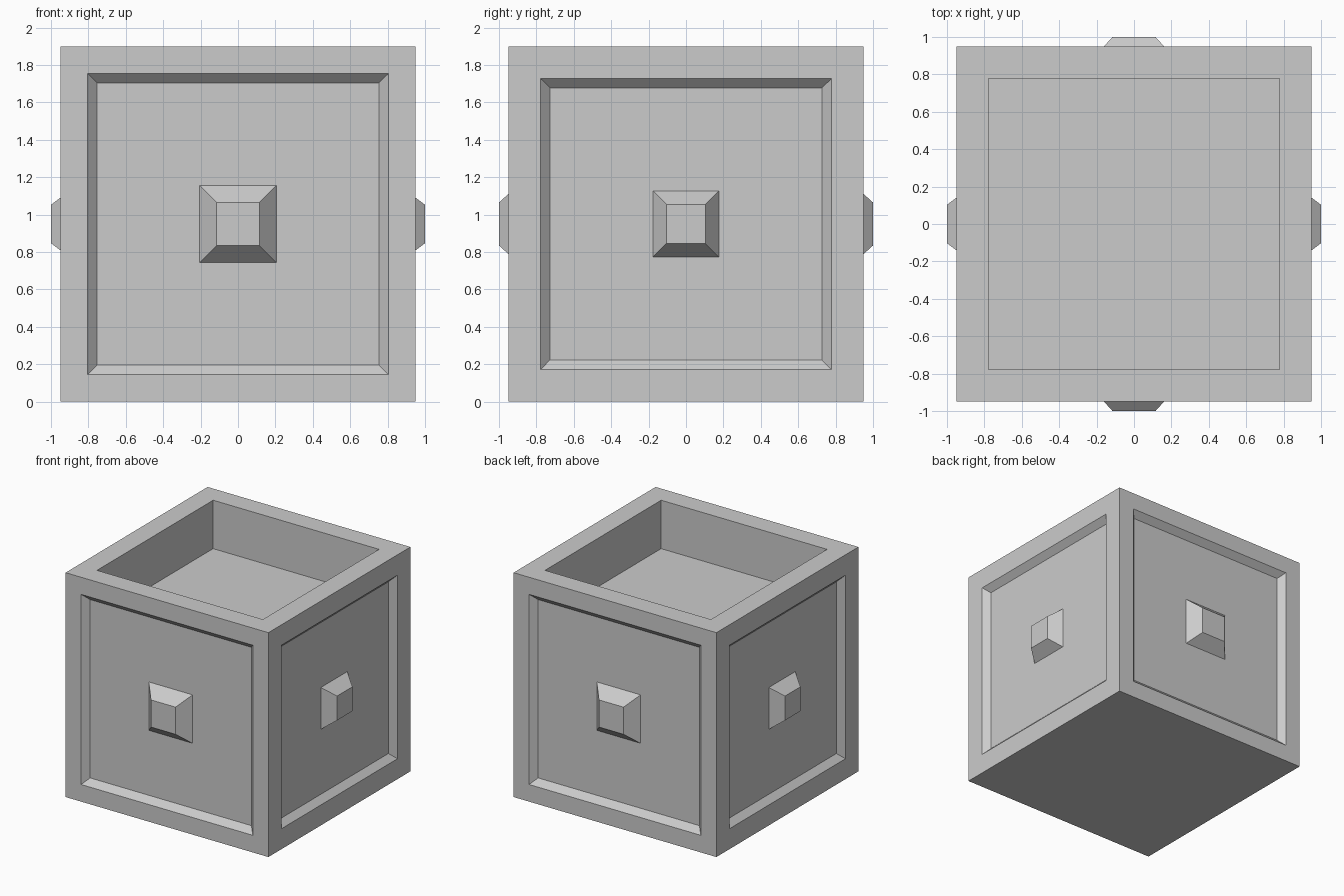
import bpy, bmesh
from mathutils import Matrix, Vector

if "Cube" in bpy.data.objects:
    bpy.data.objects.remove(bpy.data.objects["Cube"])

S = 1.9        # cube edge
H = S / 2

bm = bmesh.new()
bmesh.ops.create_cube(bm, size=S, matrix=Matrix.Translation((0, 0, H)))


def inset(face, thickness, depth=0.0):
    # inset a face, then push its centre along the face normal
    n = face.normal.copy()
    bmesh.ops.inset_region(bm, faces=[face], thickness=thickness, use_even_offset=True)
    bmesh.ops.translate(bm, verts=face.verts, vec=n * depth)
    bm.normal_update()


bm.normal_update()
sides = [f for f in bm.faces if abs(f.normal.z) < 0.5]
top = next(f for f in bm.faces if f.normal.z > 0.5)

# side panels: flat frame, bevelled recess, tapered stud in the middle
for f in sides:
    front_or_back = abs(f.normal.y) > 0.5
    outer, base, tip = (0.805, 0.205, 0.115) if front_or_back else (0.777, 0.177, 0.103)
    inner = outer - 0.05
    inset(f, H - outer)
    inset(f, 0.05, -0.05)
    inset(f, inner - base)
    inset(f, base - tip, 0.10)

# open tray in the top with straight walls
inset(top, H - 0.777)
ext = bmesh.ops.extrude_discrete_faces(bm, faces=[top])
floor = ext["faces"][0]
bmesh.ops.translate(bm, verts=floor.verts, vec=Vector((0, 0, -0.41)))
bmesh.ops.recalc_face_normals(bm, faces=bm.faces)

mesh = bpy.data.meshes.new("planter_box")
bm.to_mesh(mesh)
bm.free()
obj = bpy.data.objects.new("planter_box", mesh)
bpy.context.collection.objects.link(obj)
